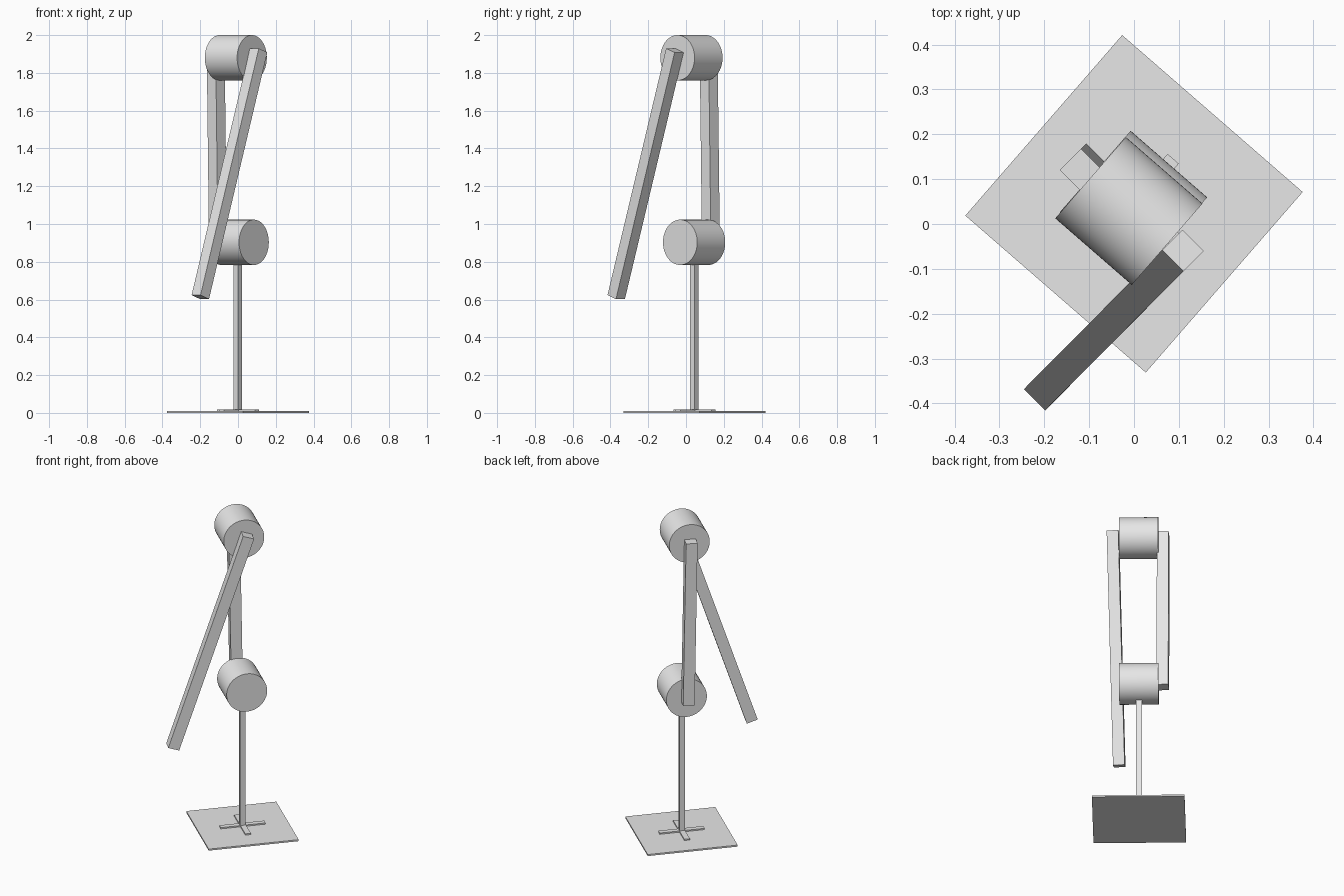
import bpy, math
from mathutils import Vector, Matrix

if "Cube" in bpy.data.objects:
    bpy.data.objects.remove(bpy.data.objects["Cube"])

grey = bpy.data.materials.new("light_grey")
grey.diffuse_color = (0.8, 0.8, 0.8, 1)
grey.use_nodes = True
grey.node_tree.nodes["Principled BSDF"].inputs["Base Color"].default_value = grey.diffuse_color

YAW = math.radians(-41)        # heading of the stand and drums
ARM_YAW = math.radians(-45)    # heading of the swinging arms


def finish(name):
    ob = bpy.context.object
    ob.name = name
    ob.data.materials.append(grey)
    return ob


def box(name, centre, size):
    """Box turned to the stand heading."""
    bpy.ops.mesh.primitive_cube_add(size=1, location=centre, rotation=(0, 0, YAW))
    ob = finish(name)
    ob.scale = size
    return ob


def drum(name, centre, radius=0.12, length=0.226):
    """Smooth horizontal cylinder along the heading."""
    bpy.ops.mesh.primitive_cylinder_add(vertices=64, radius=radius, depth=length,
                                        location=centre,
                                        rotation=(0, math.pi / 2, YAW))
    finish(name)
    bpy.ops.object.shade_smooth_by_angle()


def arm(name, top, bottom, width=0.067):
    """Square bar between two end centres."""
    top, bottom = Vector(top), Vector(bottom)
    axis = (top - bottom).normalized()
    side = Vector((math.cos(ARM_YAW), math.sin(ARM_YAW), 0))
    side = (side - axis * side.dot(axis)).normalized()
    depth = axis.cross(side)
    bpy.ops.mesh.primitive_cube_add(size=1)
    ob = finish(name)
    turn = Matrix((side, depth, axis)).transposed().to_4x4()
    size = Matrix.Diagonal((width, width, (top - bottom).length, 1))
    ob.data.transform(Matrix.Translation((top + bottom) / 2) @ turn @ size)


# Stand: plate, foot cross and post
box("base_plate", (0, 0.045, 0.005), (0.533, 0.533, 0.01))
box("foot_bar_long", (0, 0.045, 0.012), (0.266, 0.033, 0.012))
box("foot_bar_cross", (0, 0.045, 0.012), (0.033, 0.266, 0.012))
box("post", (-0.001, 0.044, 0.415), (0.033, 0.033, 0.81))

# Joint drums
drum("lower_drum", (-0.001, 0.043, 0.903))
drum("upper_drum", (-0.0115, 0.029, 1.88))

# Swinging arms
arm("inner_arm", (-0.118, 0.120, 1.907), (-0.106, 0.132, 0.88))
arm("outer_arm", (0.109, -0.059, 1.919), (-0.1995, -0.3695, 0.613))
